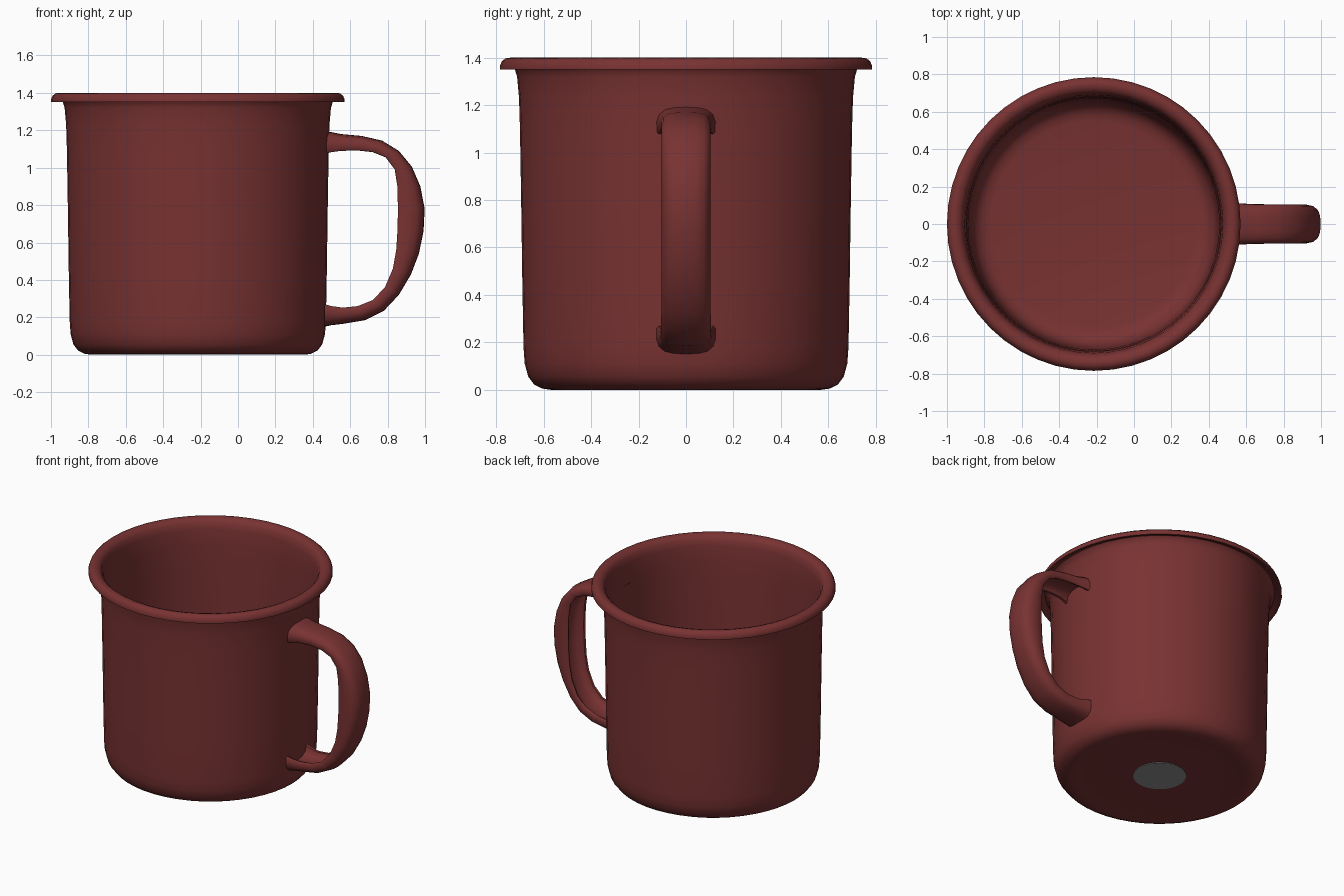
import bpy, bmesh, math

CX = -0.215   # axis of the cup
SEG = 48


def material(name, rgb):
    m = bpy.data.materials.new(name)
    m.diffuse_color = (*rgb, 1)
    return m


def finish(name, bm, mat, angle=50):
    bmesh.ops.recalc_face_normals(bm, faces=bm.faces)
    me = bpy.data.meshes.new(name)
    bm.to_mesh(me)
    bm.free()
    me.materials.append(mat)
    ob = bpy.data.objects.new(name, me)
    bpy.context.collection.objects.link(ob)
    bpy.ops.object.select_all(action='DESELECT')
    ob.select_set(True)
    bpy.context.view_layer.objects.active = ob
    bpy.ops.object.shade_smooth_by_angle(angle=math.radians(angle))
    return ob


def lathe(name, profile, mat):
    """Revolve (radius, z) points about the cup axis."""
    bm = bmesh.new()
    vs = [bm.verts.new((CX + r, 0, z)) for r, z in profile]
    es = [bm.edges.new(p) for p in zip(vs, vs[1:])]
    bmesh.ops.spin(bm, geom=vs + es, cent=(CX, 0, 0), axis=(0, 0, 1),
                   angle=math.tau, steps=SEG, use_merge=False)
    bmesh.ops.remove_doubles(bm, verts=bm.verts, dist=1e-4)
    return finish(name, bm, mat)


red = material("dark red enamel", (0.19, 0.032, 0.032))
grey = material("grey base mark", (0.27, 0.27, 0.27))

# Cup: base, outer wall, rolled lip, inner wall and floor in one profile
lathe("cup", [
    (0, 0.012), (0.40, 0.012), (0.53, 0.006), (0.57, 0.0), (0.605, 0.005),
    (0.64, 0.022), (0.665, 0.055), (0.68, 0.11), (0.685, 0.18), (0.69, 0.45),
    (0.695, 0.80), (0.70, 1.10), (0.704, 1.23), (0.712, 1.32), (0.722, 1.352),
    (0.738, 1.366), (0.758, 1.362), (0.770, 1.350), (0.785, 1.350),
    (0.785, 1.364), (0.777, 1.384), (0.762, 1.397), (0.742, 1.40),
    (0.718, 1.392), (0.700, 1.372), (0.690, 1.33), (0.682, 1.23),
    (0.678, 1.10), (0.672, 0.80), (0.667, 0.45), (0.662, 0.18),
    (0.652, 0.11), (0.63, 0.065), (0.595, 0.04), (0.55, 0.032), (0, 0.032),
], red)

# Round mark under the base
lathe("base_mark", [(0, 0.008), (0.17, 0.008), (0.17, 0.012), (0, 0.012)], grey)

# Handle stations: outer x, z, inner x, z, half width
stations = [
    (0.463, 1.195, 0.463, 1.075, 0.125), (0.50, 1.190, 0.50, 1.083, 0.120),
    (0.55, 1.180, 0.55, 1.090, 0.110), (0.66, 1.170, 0.64, 1.092, 0.105),
    (0.77, 1.145, 0.72, 1.083, 0.104), (0.86, 1.090, 0.79, 1.055, 0.104),
    (0.93, 1.005, 0.838, 0.99, 0.104), (0.975, 0.90, 0.852, 0.90, 0.104),
    (0.998, 0.78, 0.855, 0.78, 0.104), (0.992, 0.66, 0.853, 0.67, 0.104),
    (0.967, 0.54, 0.846, 0.56, 0.104), (0.925, 0.43, 0.828, 0.46, 0.104),
    (0.86, 0.32, 0.785, 0.36, 0.104), (0.78, 0.235, 0.72, 0.292, 0.105),
    (0.68, 0.185, 0.64, 0.260, 0.106), (0.56, 0.165, 0.56, 0.252, 0.110),
    (0.50, 0.158, 0.50, 0.260, 0.120), (0.463, 0.150, 0.463, 0.270, 0.125),
]
# Half of the channel section: (share of half width, share of depth)
half = [(0.40, 0.02), (0.72, 0.10), (0.92, 0.28), (1.0, 0.55), (0.99, 0.92),
        (0.92, 1.0), (0.80, 0.96), (0.74, 0.66), (0.42, 0.48)]
section = [(0, 0)] + half + [(0, 0.45)] + [(-a, s) for a, s in reversed(half)]

bm = bmesh.new()
rings = [[bm.verts.new((ox + (ix - ox) * s, a * w, oz + (iz - oz) * s))
          for a, s in section] for ox, oz, ix, iz, w in stations]
n = len(section)
for r0, r1 in zip(rings, rings[1:]):
    for i in range(n):
        j = (i + 1) % n
        bm.faces.new((r0[i], r0[j], r1[j], r1[i]))
for r in (rings[0], rings[-1]):
    bm.faces.new(r)
finish("handle", bm, red, 55)
